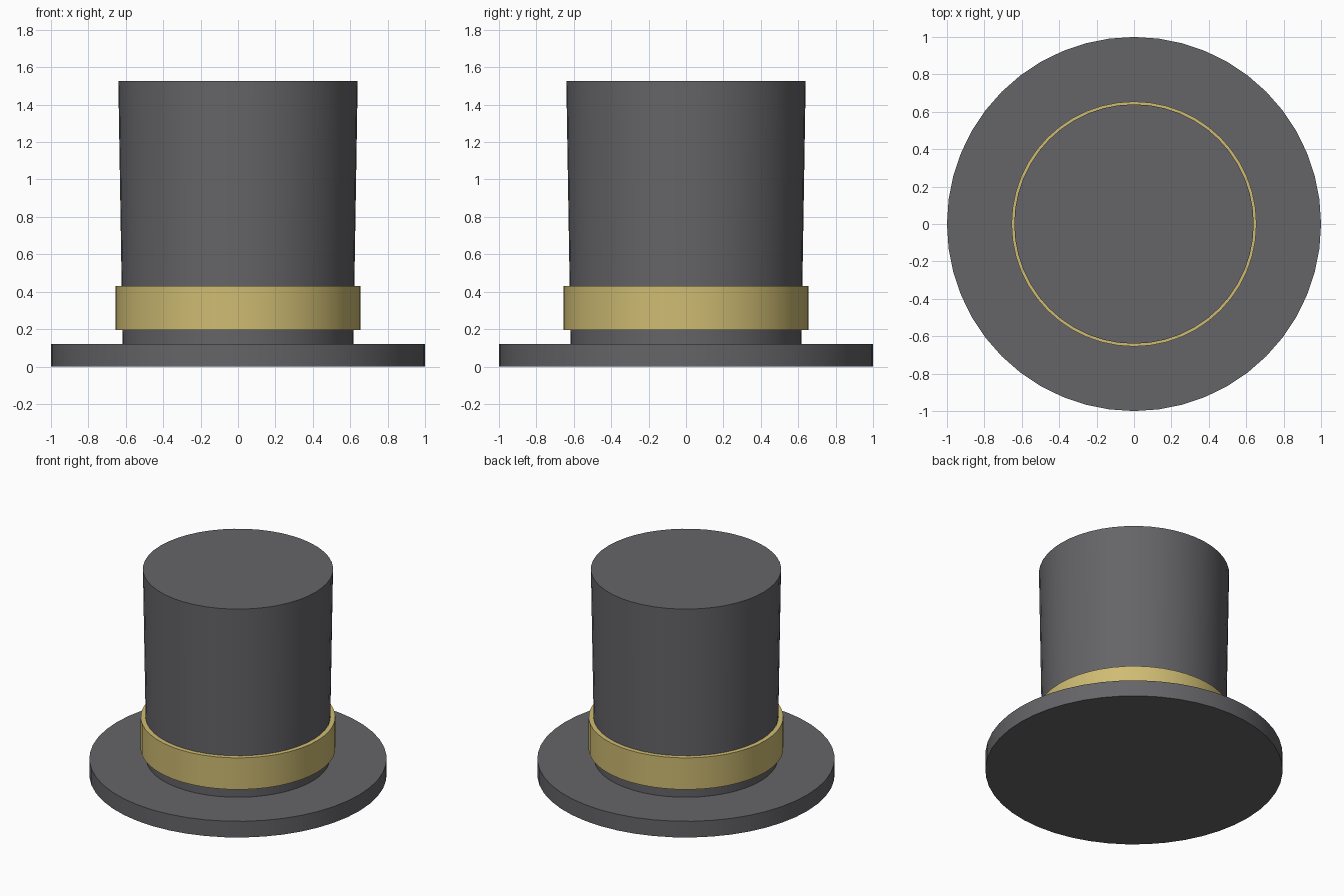
import bpy, bmesh, math

if "Cube" in bpy.data.objects:
    bpy.data.objects.remove(bpy.data.objects["Cube"])

SEGMENTS = 48


def material(name, color):
    mat = bpy.data.materials.new(name)
    mat.diffuse_color = (*color, 1)
    mat.use_nodes = True
    mat.node_tree.nodes["Principled BSDF"].inputs["Base Color"].default_value = mat.diffuse_color
    return mat


def lathe(name, profile, mat, closed=False):
    """Spin an (r, z) profile around z; open profiles get flat caps."""
    bm = bmesh.new()
    rings = []
    for r, z in profile:
        rings.append([bm.verts.new((r * math.cos(a), r * math.sin(a), z))
                      for a in (2 * math.pi * i / SEGMENTS for i in range(SEGMENTS))])
    pairs = list(zip(rings, rings[1:]))
    if closed:
        pairs.append((rings[-1], rings[0]))
    else:
        bm.faces.new(rings[0])
        bm.faces.new(rings[-1])
    for low, high in pairs:
        for i in range(SEGMENTS):
            j = (i + 1) % SEGMENTS
            bm.faces.new((low[i], low[j], high[j], high[i]))
    bmesh.ops.recalc_face_normals(bm, faces=bm.faces)
    mesh = bpy.data.meshes.new(name)
    bm.to_mesh(mesh)
    bm.free()
    mesh.materials.append(mat)
    obj = bpy.data.objects.new(name, mesh)
    bpy.context.collection.objects.link(obj)
    bpy.ops.object.select_all(action='DESELECT')
    obj.select_set(True)
    bpy.context.view_layer.objects.active = obj
    bpy.ops.object.shade_smooth_by_angle(angle=math.radians(35))
    return obj


felt = material("dark_felt", (0.13, 0.13, 0.14))
gold = material("gold_ribbon", (0.62, 0.50, 0.17))

# Flat disc brim
lathe("brim", [(1.0, 0), (1.0, 0.12)], felt)

# Crown, flaring slightly towards the top
lathe("crown", [(0.617, 0.12), (0.64, 1.527)], felt)

# Ribbon band: a ring standing proud of the crown
lathe("band", [(0.61, 0.195), (0.655, 0.195), (0.655, 0.43), (0.61, 0.43)], gold, closed=True)
